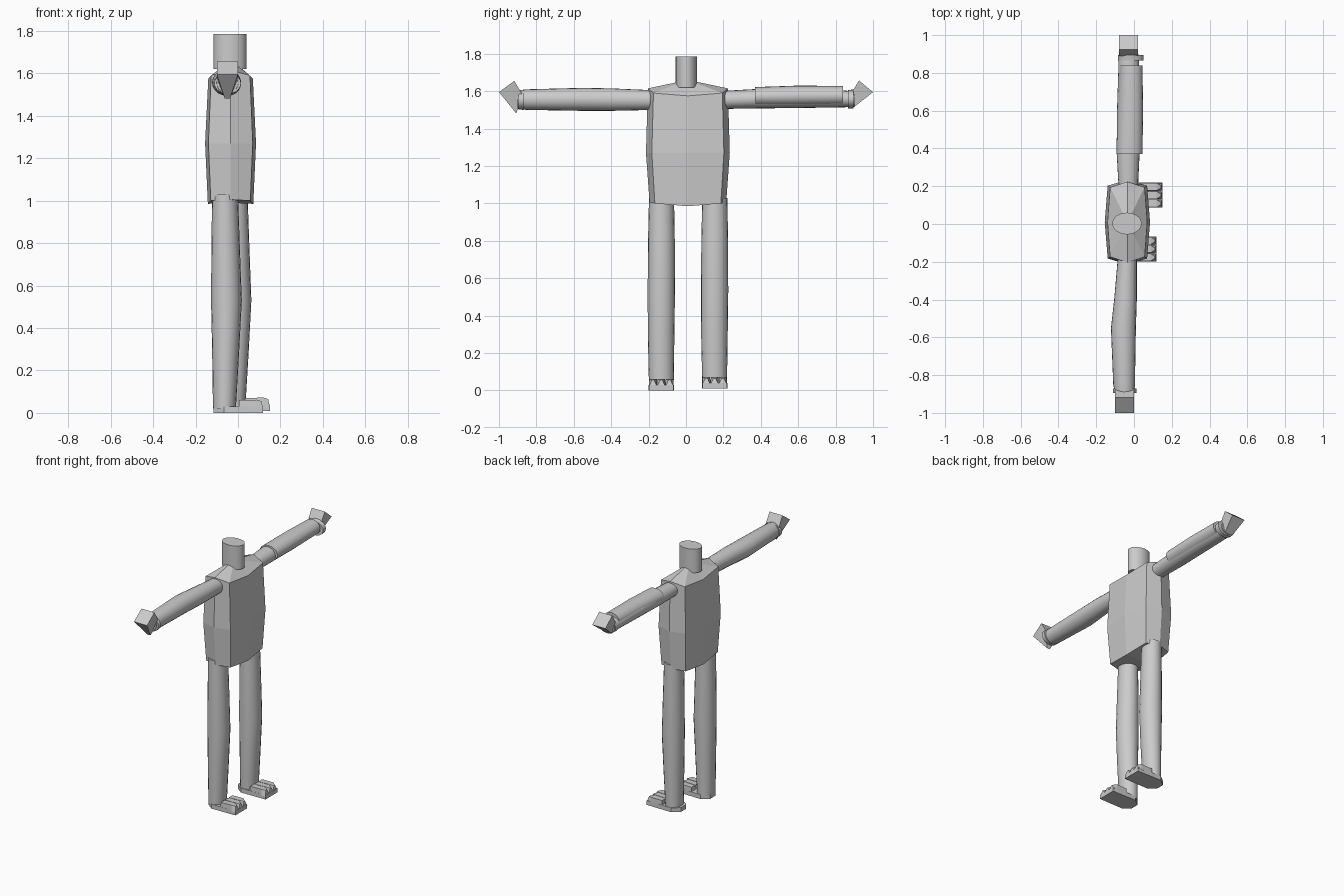
import bpy
import bmesh
from math import cos, sin, pi, radians

cube = bpy.data.objects.get("Cube")
if cube:
    bpy.data.objects.remove(cube)

grey = bpy.data.materials.new("plain grey")
grey.use_nodes = True
grey.diffuse_color = (0.6, 0.6, 0.6, 1)
grey.node_tree.nodes["Principled BSDF"].inputs["Base Color"].default_value = (0.6, 0.6, 0.6, 1)


def loft(name, rings, smooth=False, start=None, end=None):
    """Skin closed rings of points; ends are flat caps or fans to a point."""
    bm = bmesh.new()
    loops = [[bm.verts.new(p) for p in ring] for ring in rings]
    n = len(loops[0])
    for a, b in zip(loops, loops[1:]):
        for i in range(n):
            j = (i + 1) % n
            bm.faces.new((a[i], a[j], b[j], b[i]))
    for loop, tip in ((loops[0], start), (loops[-1], end)):
        if tip:
            v = bm.verts.new(tip)
            for i in range(n):
                bm.faces.new((loop[i], loop[(i + 1) % n], v))
        else:
            bm.faces.new(loop)
    bmesh.ops.recalc_face_normals(bm, faces=bm.faces[:])
    mesh = bpy.data.meshes.new(name)
    bm.to_mesh(mesh)
    bm.free()
    mesh.materials.append(grey)
    obj = bpy.data.objects.new(name, mesh)
    bpy.context.collection.objects.link(obj)
    if smooth:
        bpy.ops.object.select_all(action="DESELECT")
        obj.select_set(True)
        bpy.context.view_layer.objects.active = obj
        bpy.ops.object.shade_smooth_by_angle(angle=radians(35))
    return obj


def tube(name, axis, sections, sides=20):
    """Sections are (position along axis, low x, high x, low other, high other)."""
    rings = []
    for t, x0, x1, w0, w1 in sections:
        ring = []
        for i in range(sides):
            a = 2 * pi * i / sides
            x = (x0 + x1) / 2 + (x1 - x0) / 2 * cos(a)
            w = (w0 + w1) / 2 + (w1 - w0) / 2 * sin(a)
            ring.append((x, w, t) if axis == "z" else (x, t, w))
        rings.append(ring)
    return loft(name, rings, smooth=True)


# Torso: eight-sided barrel with shallow pointed top and bottom
def torso_ring(z, hx, hy, mid_front=0.0, mid_side=0.0):
    cx, cy = -0.035, 0.01
    pts = []
    for i in range(8):
        sx, sy = round(cos(i * pi / 4) * 1.2), round(sin(i * pi / 4) * 1.2)
        corner = sx and sy
        dz = 0 if corner else (mid_front if sx else mid_side)
        pts.append((cx + sx * hx * (0.87 if corner else 1),
                    cy + sy * hy * (0.86 if corner else 1), z + dz))
    return pts


loft("torso", [torso_ring(1.0, 0.107, 0.205, -0.015, 0.005),
               torso_ring(1.27, 0.12, 0.224),
               torso_ring(1.59, 0.105, 0.214, -0.015, 0.025)],
     start=(-0.035, 0.01, 0.99), end=(-0.035, 0.01, 1.66))
tube("neck", "z", [(1.62, -0.115, 0.04, -0.055, 0.06),
                   (1.785, -0.115, 0.04, -0.055, 0.06)], 32)

# Arms, with sleeves and cuffs
tube("right_arm", "y", [(-0.17, -0.085, 0.015, 1.5, 1.605),
                        (-0.4, -0.105, 0.015, 1.495, 1.615),
                        (-0.55, -0.122, 0.01, 1.495, 1.618),
                        (-0.85, -0.11, 0.005, 1.5, 1.61),
                        (-0.9, -0.1, 0.0, 1.505, 1.605)])
tube("right_cuff", "y", [(-0.895, -0.112, 0.014, 1.503, 1.602),
                         (-0.87, -0.112, 0.014, 1.5, 1.608)])
tube("left_arm", "y", [(0.17, -0.08, 0.02, 1.505, 1.6),
                       (0.38, -0.092, 0.03, 1.508, 1.612),
                       (0.6, -0.09, 0.035, 1.51, 1.618),
                       (0.9, -0.08, 0.025, 1.515, 1.6)])
tube("left_sleeve", "y", [(0.37, -0.092, 0.045, 1.52, 1.622),
                          (0.6, -0.085, 0.048, 1.52, 1.63),
                          (0.84, -0.075, 0.045, 1.525, 1.628)])
tube("left_cuff", "y", [(0.865, -0.085, 0.05, 1.507, 1.605),
                        (0.895, -0.085, 0.05, 1.507, 1.61)])


# Hands: tilted blocks whose underside tapers to a narrow edge
def hand(name, x0, x1, profile):
    mid = (x0 + x1) / 2
    def side(x):
        return [((mid + (x - mid) * k), y, z) for y, z, k in profile]
    loft(name, [side(x0), side(x1)])


hand("right_hand", -0.1, 0.0, [(-1.0, 1.595, 1), (-0.918, 1.655, 1),
                               (-0.87, 1.575, 1), (-0.908, 1.482, 0.25)])
hand("left_hand", -0.08, 0.02, [(1.0, 1.595, 1), (0.925, 1.657, 1),
                                (0.89, 1.6, 1), (0.902, 1.518, 0.6)])


# Legs and feet, the left leg standing slightly further forward
def foot(side, x, y, z, length):
    heel = [(x - 0.11, -0.03), (x - 0.06, -0.068), (length, -0.065),
            (length, 0.065), (x - 0.06, 0.068), (x - 0.11, 0.03)]
    loft(side + "_foot", [[(px, y + py, h) for px, py in heel]
                          for h in (z, z + 0.03)])
    # Instep rising into three wedge toes
    for i in (-1, 0, 1):
        c = y + i * 0.044
        back, front = x + 0.01, length
        loft(f"{side}_toe_{i + 2}",
             [[(back, c - 0.022, z + 0.025), (back, c + 0.022, z + 0.025),
               (back, c + 0.02, z + 0.06), (back, c - 0.02, z + 0.06)],
              [(front - 0.03, c - 0.022, z + 0.02), (front - 0.03, c + 0.022, z + 0.02),
               (front - 0.03, c + 0.02, z + 0.062), (front - 0.03, c - 0.02, z + 0.062)],
              [(front, c - 0.022, z + 0.02), (front, c + 0.022, z + 0.02),
               (front - 0.008, c + 0.006, z + 0.055), (front - 0.008, c - 0.006, z + 0.055)]])


for side, dx, y, z, toe in (("right", 0.0, -0.132, 0.0, 0.118),
                            ("left", 0.045, 0.153, 0.01, 0.15)):
    tube(side + "_leg", "z",
         [(z + 0.02, -0.118 + dx, -0.01 + dx, y - 0.066, y + 0.066),
          (0.3, -0.122 + dx, 0.006 + dx, y - 0.072, y + 0.07),
          (0.53, -0.127 + dx, 0.018 + dx, y - 0.073, y + 0.073),
          (0.8, -0.125 + dx, 0.008 + dx, y - 0.071, y + 0.072),
          (1.03, -0.122 + dx, 0.0 + dx, y - 0.066, y + 0.068)])
    foot(side, -0.005 + dx * 0.6, y, z, toe)
